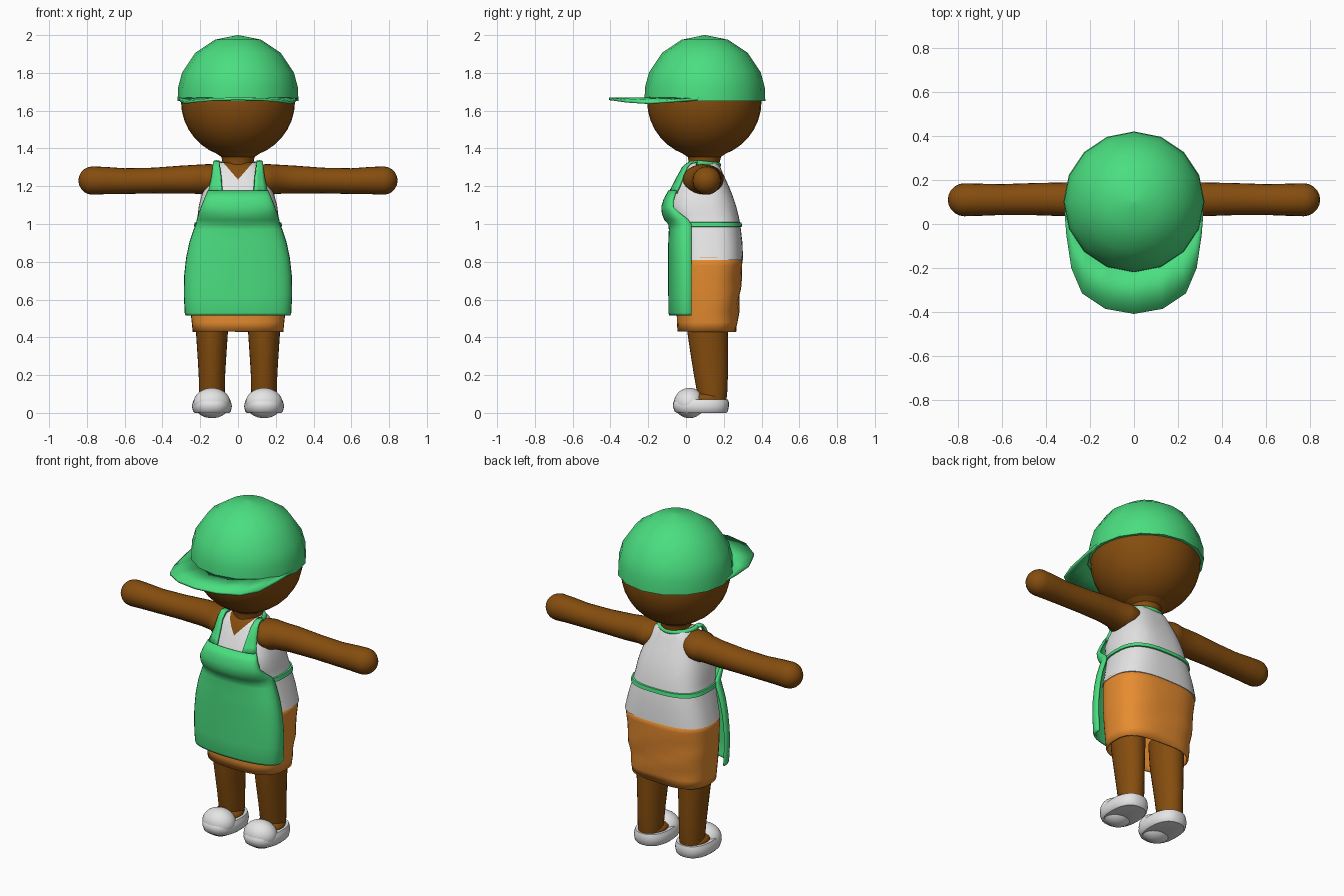
import bpy, bmesh, math
from mathutils import Vector

if "Cube" in bpy.data.objects:
    bpy.data.objects.remove(bpy.data.objects["Cube"])


def material(name, rgb):
    m = bpy.data.materials.new(name)
    m.diffuse_color = (*rgb, 1)
    m.use_nodes = True
    m.node_tree.nodes["Principled BSDF"].inputs["Base Color"].default_value = m.diffuse_color
    return m


GREEN = material("apron green", (0.069, 0.730, 0.216))
WHITE = material("soft white", (0.78, 0.78, 0.78))
BROWN = material("skin brown", (0.235, 0.074, 0.0045))
ORANGE = material("shorts orange", (0.82, 0.27, 0.030))


def finish(bm, name, mats, thick=0, angle=40):
    bmesh.ops.recalc_face_normals(bm, faces=bm.faces[:])
    me = bpy.data.meshes.new(name)
    bm.to_mesh(me)
    bm.free()
    for m in mats:
        me.materials.append(m)
    for p in me.polygons:
        p.use_smooth = True
    me.set_sharp_from_angle(angle=math.radians(angle))
    ob = bpy.data.objects.new(name, me)
    bpy.context.collection.objects.link(ob)
    if thick:
        mod = ob.modifiers.new("thickness", 'SOLIDIFY')
        mod.thickness, mod.offset = thick, 0
    return ob


def skin(rows, closed=True, caps=True):
    """Join successive rows of points with quads."""
    bm = bmesh.new()
    vs = [[bm.verts.new(p) for p in row] for row in rows]
    n = len(rows[0])
    for a, b in zip(vs, vs[1:]):
        for i in range(n if closed else n - 1):
            j = (i + 1) % n
            bm.faces.new((a[i], a[j], b[j], b[i]))
    if closed and caps:
        bm.faces.new(vs[0])
        bm.faces.new(vs[-1])
    return bm


def spow(v, e):
    return math.copysign(abs(v) ** e, v)


def ring(z, w, yf, yb, e=1.0, n=40, x=0.0):
    """Horizontal rounded section: half width, front y, back y."""
    c, h = (yf + yb) / 2, (yb - yf) / 2
    return [Vector((x + w * spow(math.sin(t), e), c - h * spow(math.cos(t), e), z))
            for t in (2 * math.pi * i / n for i in range(n))]


def ellipsoid(name, loc, rad, mat):
    bm = bmesh.new()
    bmesh.ops.create_uvsphere(bm, u_segments=32, v_segments=18, radius=1)
    for v in bm.verts:
        v.co = Vector(loc) + Vector(a * b for a, b in zip(v.co, rad))
    return finish(bm, name, [mat])


# Head and neck
ellipsoid("head", (0, 0.097, 1.65), (0.302, 0.303, 0.30), BROWN)
neck = [(1.24, 0.085), (1.32, 0.08), (1.355, 0.088), (1.38, 0.125), (1.42, 0.17)]
finish(skin([ring(z, r, 0.097 - r, 0.097 + r) for z, r in neck]), "neck", [BROWN])

# Cap dome, sixteen sided
dome = [ring(1.65, 0.32, -0.22, 0.42, n=16)]
for lat in (8, 22.5, 45, 67.5, 89.5):
    r = 0.32 * math.cos(math.radians(lat))
    dome.append(ring(1.68 + 0.32 * math.sin(math.radians(lat)), r, 0.1 - r, 0.1 + r, n=16))
finish(skin(dome), "cap_dome", [GREEN], angle=50)

# Cap brim: outer outline joined to the cap rim (x, y, z, rim angle)
half = [(0, -0.408, 1.663, 0), (0.13, -0.385, 1.66, 22), (0.235, -0.315, 1.65, 44),
        (0.283, -0.2, 1.642, 62), (0.305, -0.05, 1.652, 80), (0.314, 0.05, 1.662, 94)]
outline = [(-x, y, z, -a) for x, y, z, a in half[:0:-1]] + half
outer = [(x, y, z) for x, y, z, a in outline]
inner = [(0.305 * math.sin(math.radians(a)), 0.1 - 0.305 * math.cos(math.radians(a)), 1.664)
         for x, y, z, a in outline]
finish(skin([outer, inner], closed=False), "cap_brim", [GREEN], thick=0.014)

# Shirt with a V neck cut into the front faces
shirt = [(0.81, 0.272, -0.045, 0.302), (0.9, 0.25, -0.05, 0.299), (1.0, 0.222, -0.06, 0.287),
         (1.05, 0.213, -0.085, 0.277), (1.1, 0.207, -0.095, 0.264), (1.15, 0.193, -0.08, 0.247),
         (1.2, 0.175, -0.055, 0.227), (1.27, 0.143, -0.02, 0.195),
         (1.305, 0.12, 0.005, 0.18), (1.325, 0.095, 0.03, 0.165)]
bm = skin([ring(*r, e=0.72) for r in shirt])
SLOPE = 1.15
for s in (1, -1):
    bmesh.ops.bisect_plane(bm, geom=bm.verts[:] + bm.edges[:] + bm.faces[:],
                           plane_co=(0, 0, 1.235), plane_no=(s * SLOPE, 0, -1))
for f in bm.faces:
    c = f.calc_center_median()
    if c.z > 1.235 + SLOPE * abs(c.x) and (c.y < 0.09 or c.z > 1.32):
        f.material_index = 1
finish(bm, "shirt", [WHITE, BROWN])

# Shorts: open tube with soft creases
shorts = [(0.43, 0.235, -0.04, 0.262), (0.48, 0.24, -0.043, 0.268), (0.54, 0.247, -0.045, 0.273),
          (0.6, 0.253, -0.047, 0.28), (0.66, 0.257, -0.048, 0.284), (0.72, 0.26, -0.048, 0.289),
          (0.78, 0.263, -0.046, 0.294), (0.825, 0.264, -0.043, 0.294)]
rows = []
for r in shorts:
    pts = ring(*r, e=0.75)
    for p in pts:
        fade = min(1, (0.825 - p.z) * 6)
        if p.y > 0.1:
            p.y += 0.006 * fade * math.sin(14 * p.x + 38 * p.z)
    rows.append(pts)
finish(skin(rows, caps=False), "shorts", [ORANGE], thick=0.01)

# Apron panel and bib: (z, half width, front y, edge y)
apron = [(0.518, 0.272, -0.083, 0.03), (0.53, 0.276, -0.087, 0.03), (0.62, 0.281, -0.088, 0.03),
         (0.72, 0.28, -0.088, 0.03), (0.82, 0.269, -0.088, 0.03), (0.9, 0.252, -0.088, 0.03),
         (0.97, 0.229, -0.085, 0.03), (1.0, 0.217, -0.088, 0.028), (1.025, 0.212, -0.11, 0.01),
         (1.055, 0.203, -0.122, -0.03), (1.09, 0.19, -0.125, -0.065),
         (1.13, 0.174, -0.113, -0.063), (1.175, 0.155, -0.088, -0.05)]
rows = []
for z, w, yf, ye in apron:
    angles = [math.radians(-90 + 7.5 * i) for i in range(25)]
    rows.append([(w * math.sin(a), ye - (ye - yf) * max(0, math.cos(a)) ** 0.62, z)
                 for a in angles])
finish(skin(rows, closed=False), "apron", [GREEN], thick=0.012)

# Apron straps: (z, inner x, outer x, inner y, outer y)
strap = [(1.165, 0.083, 0.158, -0.086, -0.052), (1.2, 0.086, 0.148, -0.068, -0.036),
         (1.25, 0.09, 0.138, -0.042, -0.015), (1.3, 0.096, 0.132, -0.014, 0.004),
         (1.326, 0.099, 0.13, 0.02, 0.024), (1.33, 0.098, 0.126, 0.06, 0.06)]
for s, side in ((1, "left"), (-1, "right")):
    rows = []
    for z, xi, xo, yi, yo in strap:
        rows.append([(s * (xi + (xo - xi) * k / 3), yi + (yo - yi) * k / 3, z) for k in range(4)])
    finish(skin(rows, closed=False), "strap_" + side, [GREEN], thick=0.014)

# Neck loop of the apron behind the collar
cu = bpy.data.curves.new("neck_loop", 'CURVE')
cu.dimensions, cu.bevel_depth, cu.bevel_resolution = '3D', 0.013, 2
cu.use_fill_caps = True
sp = cu.splines.new('POLY')
sp.points.add(16)
for i, p in enumerate(sp.points):
    a = math.pi * i / 16
    p.co = (0.112 * math.cos(a), 0.055 + 0.118 * math.sin(a), 1.325 - 0.012 * math.sin(a), 1)
cu.materials.append(GREEN)
bpy.context.collection.objects.link(bpy.data.objects.new("neck_loop", cu))

# Apron waist tie
tie = [(0.984, 0.224, -0.06, 0.285), (0.986, 0.234, -0.068, 0.297),
       (1.008, 0.229, -0.068, 0.294), (1.01, 0.218, -0.06, 0.28)]
finish(skin([ring(*r, e=0.72) for r in tie], caps=False), "waist_tie", [GREEN])

# Arm sections: (x, y, z, y radius, z radius), ending in a round hand
arm = [(0.09, 0.09, 1.243, 0.085, 0.07), (0.15, 0.092, 1.237, 0.108, 0.08),
       (0.185, 0.095, 1.236, 0.1, 0.08), (0.215, 0.102, 1.237, 0.083, 0.077),
       (0.3, 0.112, 1.235, 0.077, 0.074), (0.45, 0.113, 1.23, 0.073, 0.068),
       (0.6, 0.111, 1.227, 0.07, 0.068), (0.7, 0.11, 1.23, 0.073, 0.072)]
for a in (0, 18, 36, 54, 72, 88):
    t = math.radians(a)
    arm.append((0.77 + 0.075 * math.sin(t), 0.11, 1.23, 0.075 * math.cos(t), 0.075 * math.cos(t)))

leg = [(0.06, 0.065, 0.07, 0.212), (0.1, 0.068, 0.06, 0.218), (0.2, 0.07, 0.042, 0.222),
       (0.3, 0.076, 0.026, 0.222), (0.42, 0.084, 0.008, 0.222), (0.55, 0.09, 0.0, 0.225)]
shoe = [(0.0, 0.092, -0.05, 0.215), (0.008, 0.1, -0.06, 0.222), (0.035, 0.106, -0.07, 0.227),
        (0.055, 0.102, -0.068, 0.227), (0.072, 0.095, -0.055, 0.222)]

for s, side in ((1, "left"), (-1, "right")):
    rows = [[(s * x, y + ry * math.cos(t), z + rz * math.sin(t))
             for t in (2 * math.pi * i / 24 for i in range(24))] for x, y, z, ry, rz in arm]
    finish(skin(rows), "arm_" + side, [BROWN])
    finish(skin([ring(*r, x=s * 0.138, n=28) for r in leg]), "leg_" + side, [BROWN])
    finish(skin([ring(*r, e=0.85, x=s * 0.138, n=32) for r in shoe]), "shoe_" + side, [WHITE])
    ellipsoid("shoe_toe_" + side, (s * 0.138, 0.018, 0.052), (0.098, 0.082, 0.08), WHITE)
    ellipsoid("foot_" + side, (s * 0.138, 0.11, 0.075), (0.08, 0.09, 0.035), BROWN)
